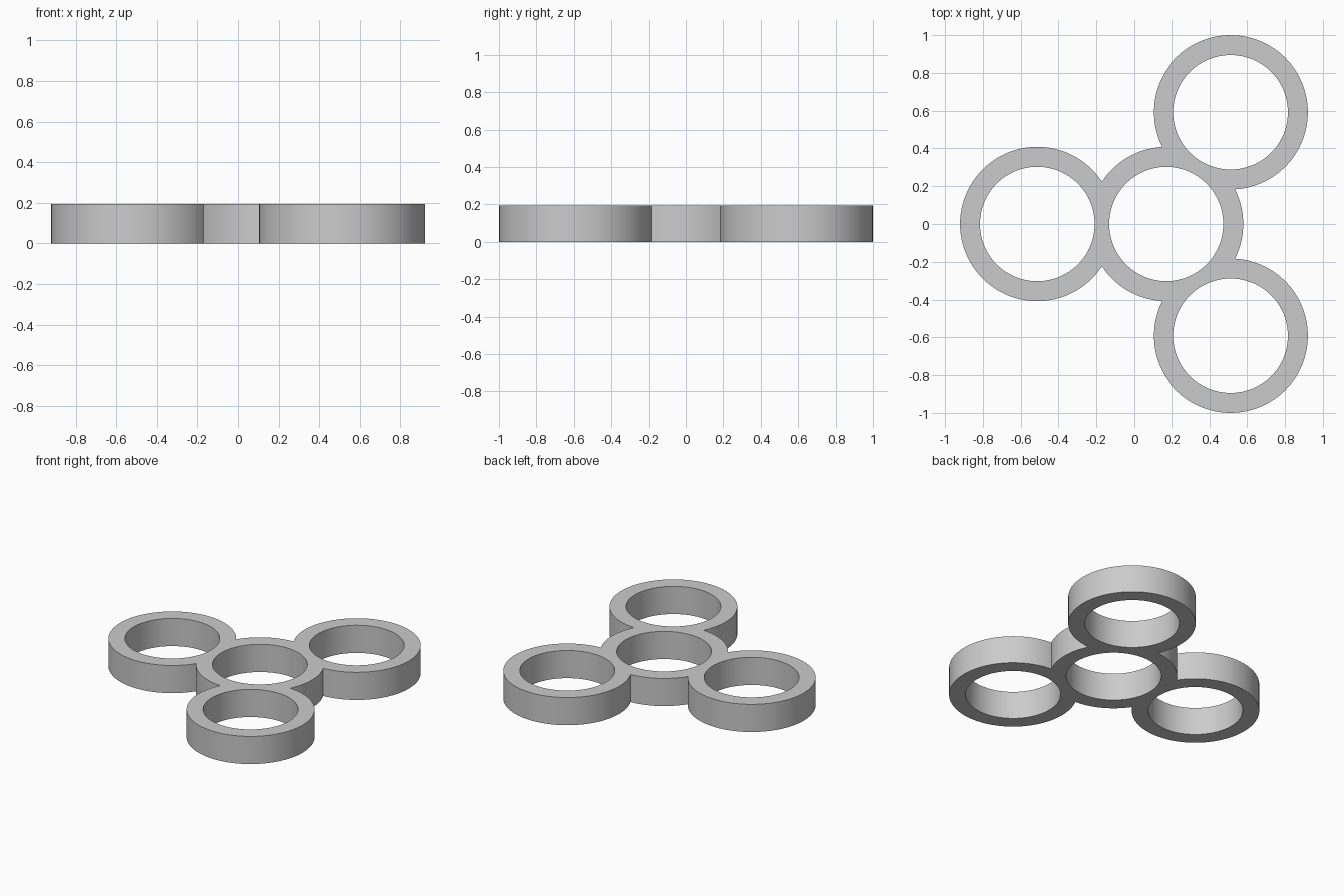
import bpy
from math import acos, cos, sin, pi, radians

cube = bpy.data.objects.get("Cube")
if cube:
    bpy.data.objects.remove(cube)

OUTER, INNER, SPACING, HEIGHT = 0.4085, 0.303, 0.683, 0.195
HUB = (SPACING / 4, 0.0)
LOBE_ANGLES = [radians(a) for a in (60, 180, 300)]


def arc(centre, radius, start, end, steps):
    """Points along an arc, leaving out the end point."""
    return [(centre[0] + radius * cos(start + (end - start) * i / steps),
             centre[1] + radius * sin(start + (end - start) * i / steps))
            for i in range(steps)]


def lobe_centre(angle):
    return (HUB[0] + SPACING * cos(angle), HUB[1] + SPACING * sin(angle))


def add_loop(curve, points):
    spline = curve.splines.new('POLY')
    spline.points.add(len(points) - 1)
    for point, (x, y) in zip(spline.points, points):
        point.co = (x, y, 0, 1)
    spline.use_cyclic_u = True


# Outline: each lobe's arc, then the stretch of hub showing before the next lobe
meet = acos(SPACING / 2 / OUTER)
outline = []
for angle in LOBE_ANGLES:
    outline += arc(lobe_centre(angle), OUTER, angle - pi + meet, angle + pi - meet, 80)
    outline += arc(HUB, OUTER, angle + meet, angle + 2 * pi / 3 - meet, 16)

curve = bpy.data.curves.new("spinner_body", 'CURVE')
curve.dimensions = '2D'
curve.fill_mode = 'BOTH'
curve.extrude = HEIGHT / 2
add_loop(curve, outline)

# Round holes through the hub and the three lobes
for centre in [HUB] + [lobe_centre(a) for a in LOBE_ANGLES]:
    add_loop(curve, arc(centre, INNER, 0, 2 * pi, 96))

body = bpy.data.objects.new("spinner_body", curve)
body.location.z = HEIGHT / 2
bpy.context.collection.objects.link(body)

# Turn into a welded mesh with smooth walls and sharp rims
bpy.ops.object.select_all(action='DESELECT')
body.select_set(True)
bpy.context.view_layer.objects.active = body
bpy.ops.object.convert(target='MESH')
bpy.ops.object.mode_set(mode='EDIT')
bpy.ops.mesh.select_all(action='SELECT')
bpy.ops.mesh.remove_doubles(threshold=0.0001)
bpy.ops.mesh.normals_make_consistent(inside=False)
bpy.ops.object.mode_set(mode='OBJECT')
bpy.ops.object.shade_smooth_by_angle(angle=radians(30))

# Plain grey
grey = bpy.data.materials.new("grey")
grey.use_nodes = True
colour = (0.6, 0.6, 0.6, 1)
grey.diffuse_color = colour
grey.node_tree.nodes["Principled BSDF"].inputs["Base Color"].default_value = colour
body.data.materials.clear()
body.data.materials.append(grey)
